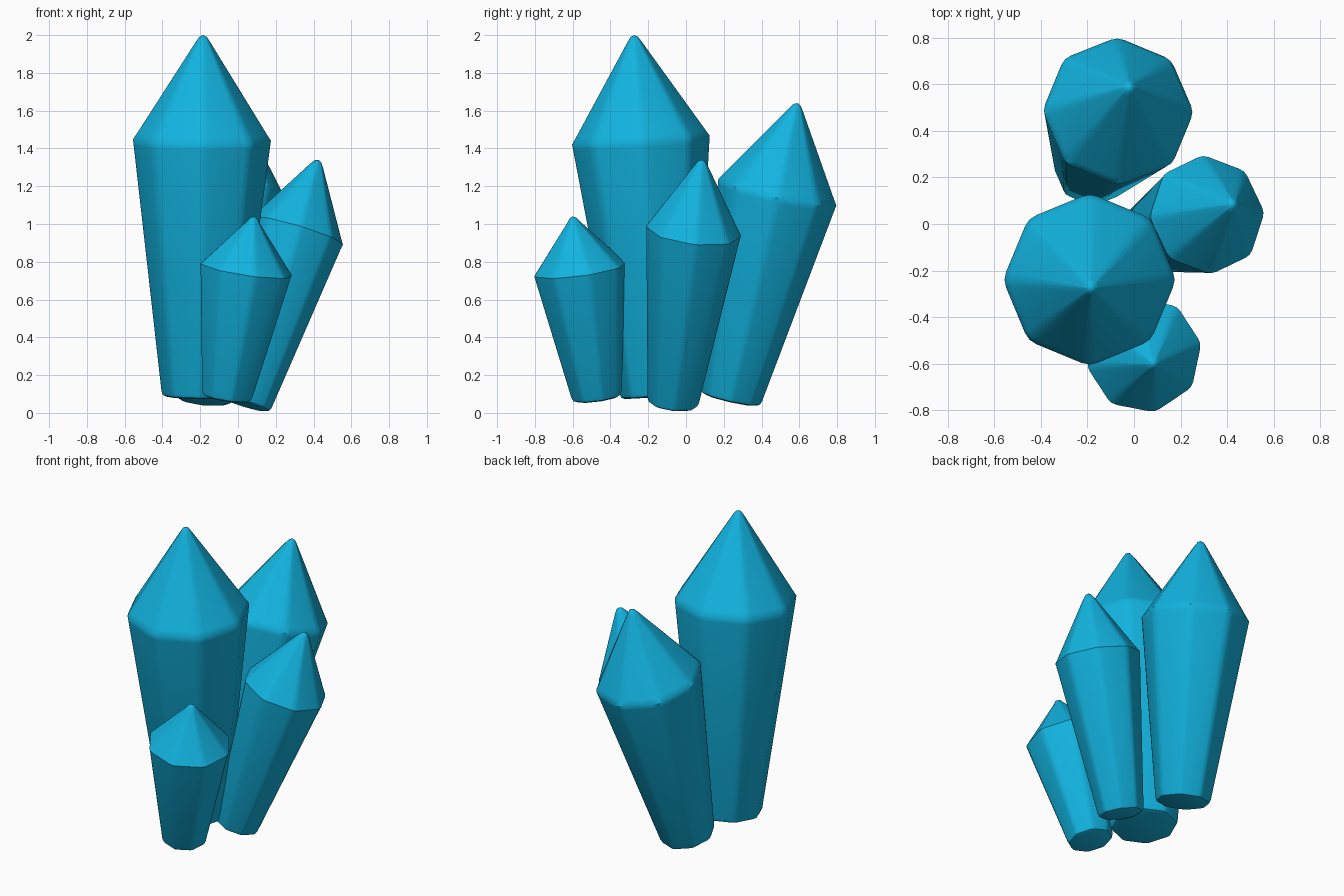
import bpy, bmesh, math
from mathutils import Vector

if "Cube" in bpy.data.objects:
    bpy.data.objects.remove(bpy.data.objects["Cube"])

mat = bpy.data.materials.new("crystal_blue")
mat.diffuse_color = (0.006, 0.45, 0.74, 1)
mat.use_nodes = True
mat.node_tree.nodes["Principled BSDF"].inputs["Base Color"].default_value = mat.diffuse_color

SIDES = 8


def rounded_octagon(phase, soft=0.13):
    """Unit octagon with each corner softened into three points."""
    corners = [Vector((math.cos(a), math.sin(a))) for a in
               (math.radians(phase) + 2 * math.pi * i / SIDES for i in range(SIDES))]
    pts = []
    for i, c in enumerate(corners):
        a = c.lerp(corners[i - 1], soft)
        b = c.lerp(corners[(i + 1) % SIDES], soft)
        pts += [a, (a + b) * 0.25 + c * 0.5, b]
    grow = 1 / pts[1].length
    return [p * grow for p in pts]


def crystal(name, base, tip, r_base, r_shoulder, shoulder, phase):
    """Tapered prism with a pointed tip; shoulder is its fraction of the length."""
    base, tip = Vector(base), Vector(tip)
    axis = tip - base
    h = axis.length
    s = h * shoulder
    d = r_shoulder * 0.09
    slope = r_shoulder / (h - s)
    # profile as (radius, height), rounded at base rim, shoulder and point
    profile = [(r_base - 0.025, 0), (r_base - 0.008, 0.007), (r_base, 0.025),
               (r_shoulder - 0.004, s - d), (r_shoulder, s),
               (r_shoulder - d * slope, s + d),
               (0.036, h - 0.033), (0.019, h - 0.009)]
    outline = rounded_octagon(phase)
    bm = bmesh.new()
    rings = [[bm.verts.new((p.x * r, p.y * r, z)) for p in outline] for r, z in profile]
    n = len(outline)
    for lo, hi in zip(rings, rings[1:]):
        for i in range(n):
            j = (i + 1) % n
            bm.faces.new((lo[i], lo[j], hi[j], hi[i]))
    bm.faces.new(rings[0][::-1])
    top = bm.verts.new((0, 0, h))
    for i in range(n):
        bm.faces.new((rings[-1][i], rings[-1][(i + 1) % n], top))
    # lean along the axis
    turn = Vector((0, 0, 1)).rotation_difference(axis)
    for v in bm.verts:
        v.co = turn @ v.co + base
    mesh = bpy.data.meshes.new(name)
    bm.to_mesh(mesh)
    bm.free()
    mesh.materials.append(mat)
    ob = bpy.data.objects.new(name, mesh)
    bpy.context.collection.objects.link(ob)
    bpy.ops.object.select_all(action='DESELECT')
    ob.select_set(True)
    bpy.context.view_layer.objects.active = ob
    bpy.ops.object.shade_smooth_by_angle(angle=math.radians(40))


# the four crystals of the cluster
crystal("tall_crystal", (-0.205, -0.15, 0.085), (-0.185, -0.275, 2.0), 0.2, 0.365, 0.71, 0)
crystal("back_crystal", (-0.18, 0.235, 0.07), (-0.02, 0.59, 1.64), 0.165, 0.32, 0.70, 0)
crystal("side_crystal", (0.04, -0.07, 0.042), (0.425, 0.085, 1.34), 0.137, 0.253, 0.71, 3)
crystal("small_crystal", (-0.06, -0.47, 0.075), (0.085, -0.60, 1.04), 0.137, 0.248, 0.71, 11)
